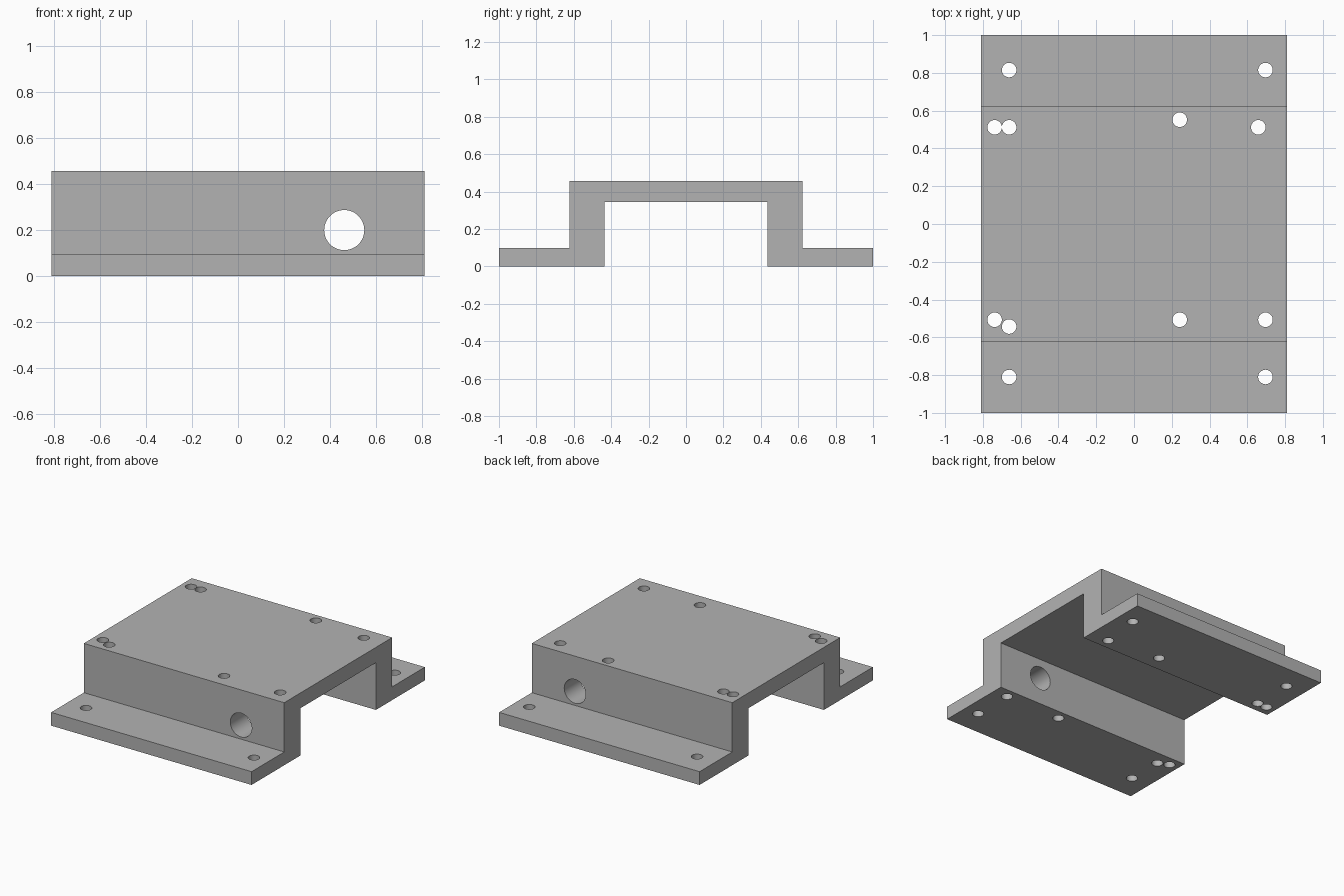
import bpy, bmesh
from mathutils import Matrix, Vector
from math import pi

cube = bpy.data.objects.get("Cube")
if cube:
    bpy.data.objects.remove(cube, do_unlink=True)

HALF_WIDTH = 0.81

grey = bpy.data.materials.new("plain_grey")
grey.use_nodes = True
colour = (0.45, 0.45, 0.45, 1)
grey.diffuse_color = colour
grey.node_tree.nodes["Principled BSDF"].inputs["Base Color"].default_value = colour


def add_object(name, bm):
    bmesh.ops.recalc_face_normals(bm, faces=bm.faces)
    mesh = bpy.data.meshes.new(name)
    bm.to_mesh(mesh)
    bm.free()
    mesh.materials.append(grey)
    obj = bpy.data.objects.new(name, mesh)
    bpy.context.collection.objects.link(obj)
    return obj


def drill(target, centre, radius, depth, turn=0):
    """Cut a round hole, upright unless turned about x."""
    bm = bmesh.new()
    bmesh.ops.create_cone(
        bm, cap_ends=True, segments=48, radius1=radius, radius2=radius, depth=depth,
        matrix=Matrix.Translation(centre) @ Matrix.Rotation(turn, 4, "X"))
    cutter = add_object("hole_cutter", bm)
    cutter.hide_render = True
    cut = target.modifiers.new("hole", "BOOLEAN")
    cut.operation = "DIFFERENCE"
    cut.solver = "EXACT"
    cut.object = cutter
    bpy.context.view_layer.objects.active = target
    bpy.ops.object.modifier_apply(modifier=cut.name)
    bpy.data.objects.remove(cutter, do_unlink=True)


# Hat-shaped bracket: half profile in y and z, mirrored, then extruded along x
half = [(0.435, 0.345), (0.435, 0), (1, 0), (1, 0.097), (0.623, 0.097), (0.623, 0.457)]
profile = half + [(-y, z) for y, z in reversed(half)]
bm = bmesh.new()
face = bm.faces.new([bm.verts.new((-HALF_WIDTH, y, z)) for y, z in profile])
sweep = bmesh.ops.extrude_face_region(bm, geom=[face])
bmesh.ops.translate(bm, vec=(2 * HALF_WIDTH, 0, 0),
                    verts=[g for g in sweep["geom"] if isinstance(g, bmesh.types.BMVert)])
bracket = add_object("bracket", bm)

# Screw holes in the feet, and through the top and walls
foot_holes = [(x, y) for x in (-0.661, 0.696) for y in (-0.81, 0.815)]
top_holes = [(-0.738, 0.512), (-0.661, 0.512), (0.242, 0.552), (0.658, 0.512),
             (-0.738, -0.507), (-0.661, -0.543), (0.242, -0.507), (0.696, -0.507)]
for x, y in foot_holes + top_holes:
    drill(bracket, Vector((x, y, 0.25)), 0.0385, 1)

# Large cross hole through both walls
drill(bracket, Vector((0.461, 0, 0.2)), 0.087, 3, pi / 2)

# Smooth hole walls, sharp edges
bpy.ops.object.select_all(action="DESELECT")
bracket.select_set(True)
bpy.context.view_layer.objects.active = bracket
bpy.ops.object.shade_smooth_by_angle(angle=pi / 6)
